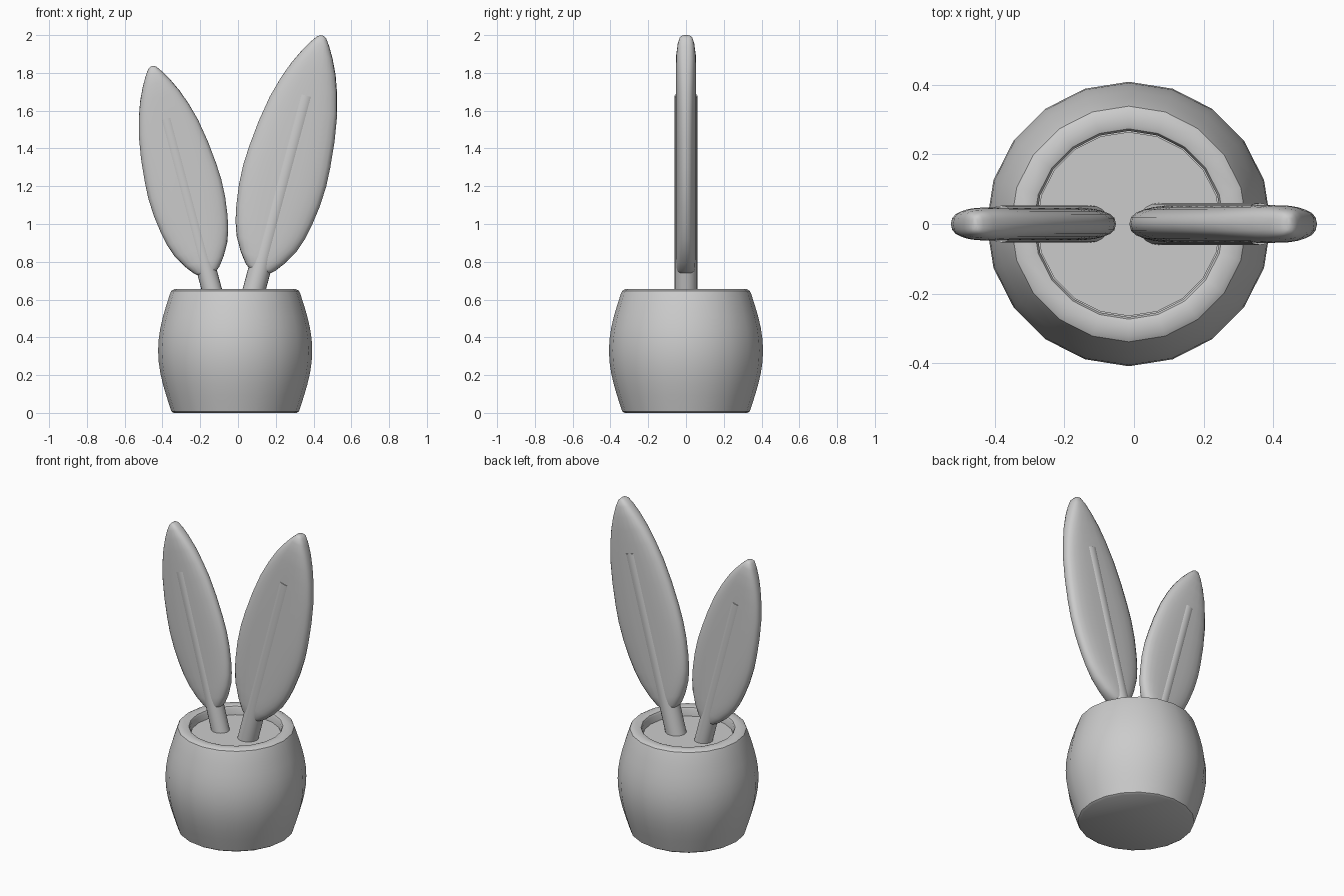
import bpy, bmesh, math
from mathutils import Matrix

cube = bpy.data.objects.get("Cube")
if cube:
    bpy.data.objects.remove(cube, do_unlink=True)

GREY = (0.6, 0.6, 0.6, 1)
mat = bpy.data.materials.new("plain grey")
mat.use_nodes = True
mat.diffuse_color = GREY
mat.node_tree.nodes["Principled BSDF"].inputs["Base Color"].default_value = GREY


def finish(name, bm, angle=35):
    bmesh.ops.recalc_face_normals(bm, faces=bm.faces)
    mesh = bpy.data.meshes.new(name)
    bm.to_mesh(mesh)
    bm.free()
    mesh.materials.append(mat)
    ob = bpy.data.objects.new(name, mesh)
    bpy.context.collection.objects.link(ob)
    bpy.ops.object.select_all(action='DESELECT')
    bpy.context.view_layer.objects.active = ob
    ob.select_set(True)
    bpy.ops.object.shade_smooth_by_angle(angle=math.radians(angle))
    return ob


def loft(bm, rings):
    """Join closed rings of points and cap both ends."""
    loops = [[bm.verts.new(p) for p in ring] for ring in rings]
    for a, b in zip(loops, loops[1:]):
        for i in range(len(a)):
            j = (i + 1) % len(a)
            bm.faces.new((a[i], a[j], b[j], b[i]))
    bm.faces.new(loops[0])
    bm.faces.new(loops[-1])


def turned(name, profile, x, sides=20):
    """Lathe a (radius, height) profile around a vertical axis."""
    turn = [i * math.tau / sides for i in range(sides)]
    bm = bmesh.new()
    loft(bm, [[(x + r * math.cos(a), r * math.sin(a), z) for a in turn]
              for r, z in profile])
    return finish(name, bm)


# Pot: bulging wall, rounded rim, shallow recess
POT_X = -0.015
wall = [(0.345 + 0.063 * math.cos(math.pi / 2 * k / 5), 0.33 + 0.3 * k / 5)
        for k in range(-5, 6)]
turned("pot", [(0.325, 0), (0.338, 0.008)] + wall +
       [(0.338, 0.646), (0.322, 0.655), (0.285, 0.655), (0.273, 0.651),
        (0.267, 0.64), (0.267, 0.56)], POT_X)

# Soil disc inside the rim
turned("soil", [(0.264, 0.55), (0.264, 0.6)], POT_X)

# Leaf outline: (distance along the stem, half width)
OUTLINE = [(0.088, 0.015), (0.097, 0.045), (0.125, 0.08), (0.18, 0.122),
           (0.256, 0.165), (0.33, 0.19), (0.41, 0.207), (0.52, 0.222),
           (0.63, 0.227), (0.73, 0.222), (0.87, 0.208), (1.01, 0.185),
           (1.12, 0.155), (1.21, 0.123), (1.29, 0.085), (1.35, 0.05),
           (1.385, 0.025), (1.395, 0.008)]
HALF_THICK = 0.054


def spow(v, p):
    return math.copysign(abs(v) ** p, v)


def leaf_and_stem(side, x, lean, size):
    place = (Matrix.Translation((x, 0, 0.65)) @
             Matrix.Rotation(math.radians(lean), 4, 'Y') @ Matrix.Scale(size, 4))
    # Padded blade with flat faces and rounded edges
    bm = bmesh.new()
    rings = []
    for t, w in OUTLINE:
        near = min(1, w / 0.12)
        thick = HALF_THICK * math.sqrt(1 - (1 - near) ** 2)
        rings.append([(w * spow(math.cos(a), 0.75), thick * spow(math.sin(a), 0.75), t)
                      for a in (i * math.tau / 24 for i in range(24))])
    loft(bm, rings)
    bm.transform(place)
    finish(side + "_leaf", bm, 60)
    # Straight round stem running up through the blade
    bm = bmesh.new()
    bmesh.ops.create_cone(bm, cap_ends=True, segments=20, radius1=0.06, radius2=0.06,
                          depth=1.166, matrix=Matrix.Translation((0, 0, 0.483)))
    bm.transform(place)
    finish(side + "_stem", bm)


leaf_and_stem("left", 0.085, 15, 1.0)
leaf_and_stem("right", -0.138, -15, 0.88)
